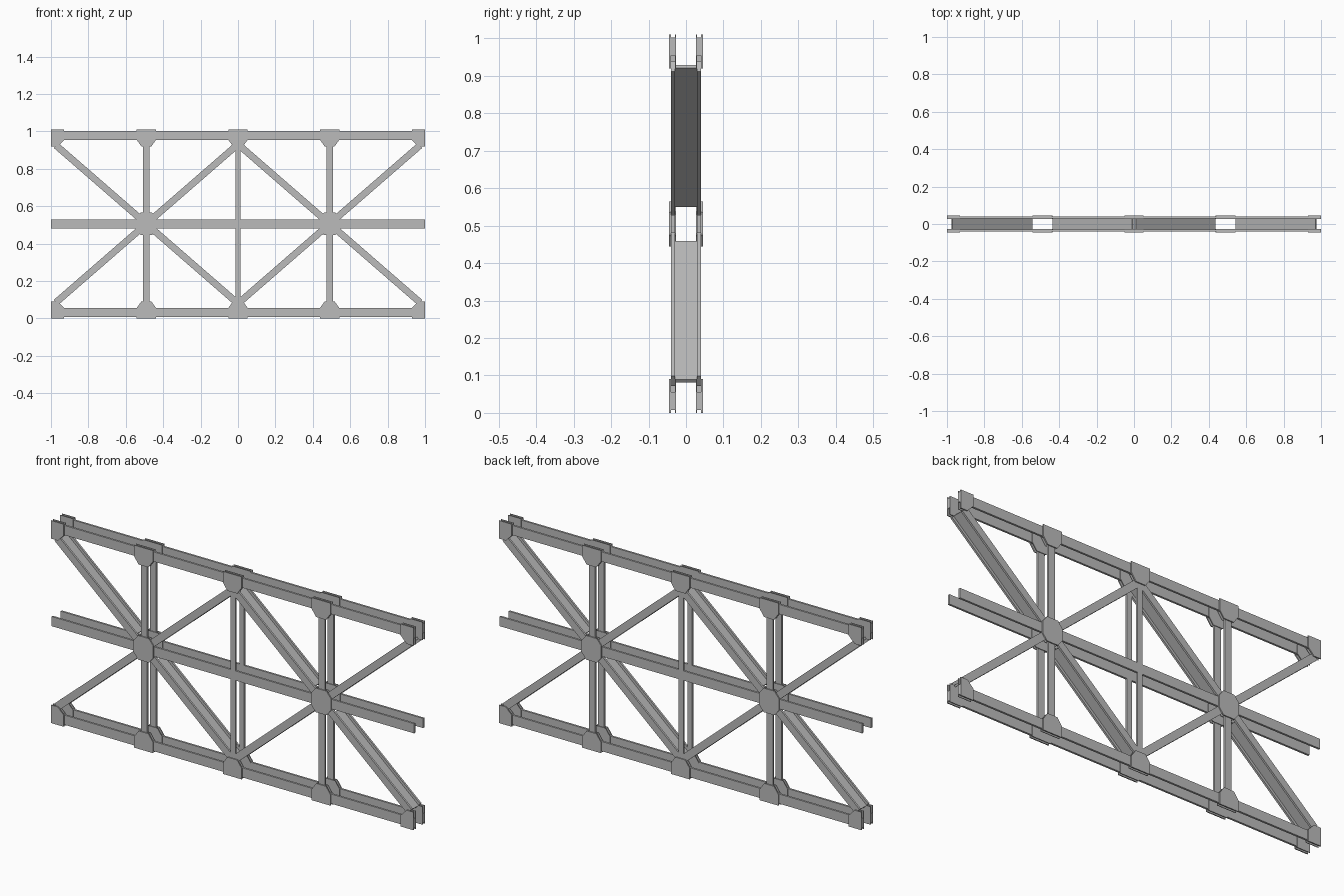
import bpy, bmesh, math
from mathutils import Vector

cube = bpy.data.objects.get("Cube")
if cube:
    bpy.data.objects.remove(cube, do_unlink=True)

steel = bpy.data.materials.new("grey_steel")
steel.use_nodes = True
steel.diffuse_color = (0.5, 0.5, 0.5, 1)
steel.node_tree.nodes["Principled BSDF"].inputs["Base Color"].default_value = (0.5, 0.5, 0.5, 1)

MID = 0.505           # height of the truss centre line
NODE = 0.49           # x of the hub nodes
BAR = (0.030, 0.040)  # depth range of one bar layer
PLATES = ((0.040, 0.0455), (0.0265, 0.030))  # gussets sandwich the bar layer
BOTH = (-1, 1)


def prism(bm, outline, y0, y1):
    """Extrude an x-z outline between two depths."""
    face = bm.faces.new([bm.verts.new((x, y0, z)) for x, z in outline])
    new = bmesh.ops.extrude_face_region(bm, geom=[face])["geom"]
    verts = [v for v in new if isinstance(v, bmesh.types.BMVert)]
    bmesh.ops.translate(bm, verts=verts, vec=(0, y1 - y0, 0))


def strip(start, end, width):
    """Outline of a straight bar between two x-z points."""
    a, b = Vector(start), Vector(end)
    d = (b - a).normalized()
    n = Vector((-d.y, d.x)) * width / 2
    return [a + n, b + n, b - n, a - n]


def layered(bm, outline, layers):
    """Repeat an outline on the front and back sides."""
    for lo, hi in layers:
        for side in BOTH:
            prism(bm, outline, side * lo, side * hi)


def finish(name, bm):
    bmesh.ops.recalc_face_normals(bm, faces=bm.faces[:])
    mesh = bpy.data.meshes.new(name)
    bm.to_mesh(mesh)
    bm.free()
    mesh.materials.append(steel)
    obj = bpy.data.objects.new(name, mesh)
    bpy.context.collection.objects.link(obj)


# Horizontal chords, each a pair of flat bars
for name, z in (("bottom_chord", 0.032), ("middle_chord", MID), ("top_chord", 0.978)):
    bm = bmesh.new()
    layered(bm, strip((-1, z), (1, z), 0.048), [BAR])
    finish(name, bm)

# Vertical posts, each a pair of bars
for name, x, width in (("right_post", -NODE, 0.034), ("centre_post", 0, 0.026),
                       ("left_post", NODE, 0.034)):
    bm = bmesh.new()
    layered(bm, strip((x, 0.05), (x, 0.96), width), [BAR])
    finish(name, bm)

# Diagonal H-section braces radiating from each hub
direction = Vector((0.755, 0.656))
for hub_name, hub_x in (("right", -NODE), ("left", NODE)):
    for sx in BOTH:
        for sz in BOTH:
            bm = bmesh.new()
            d = Vector((direction.x * sx, direction.y * sz))
            hub = Vector((hub_x, MID))
            layered(bm, strip(hub + d * 0.055, hub + d * 0.64, 0.036), [BAR])
            prism(bm, strip(hub + d * 0.075, hub + d * 0.64, 0.010), -0.030, 0.030)
            finish(f"{hub_name}_brace_{'outer' if sx * hub_x > 0 else 'inner'}"
                   f"_{'upper' if sz > 0 else 'lower'}", bm)

# Eight-sided hub plates
for name, x in (("right_hub_plates", -NODE), ("left_hub_plates", NODE)):
    bm = bmesh.new()
    corner = [(0.054, 0.03), (0.03, 0.06)]
    quarter = corner + [(-px, pz) for px, pz in reversed(corner)]
    outline = quarter + [(-px, -pz) for px, pz in quarter]
    layered(bm, [(x + px, MID + pz) for px, pz in outline], PLATES)
    finish(name, bm)

# Gusset plates along the chords; outlines are (x, distance above centre)
OUTER, SHOULDER, TIP = 0.505, 0.45, 0.415
tapered = [(-0.052, OUTER), (0.052, OUTER), (0.052, SHOULDER), (0.027, TIP),
           (-0.027, TIP), (-0.052, SHOULDER)]
corner_plate = [(1, OUTER), (0.93, OUTER), (0.93, 0.448), (0.962, TIP), (1, TIP)]
for level, sz in (("bottom", -1), ("top", 1)):
    for place, x in (("right", -NODE), ("centre", 0), ("left", NODE)):
        bm = bmesh.new()
        layered(bm, [(x + px, MID + sz * pz) for px, pz in tapered], PLATES)
        finish(f"{level}_{place}_gusset", bm)
    for place, sx in (("right", -1), ("left", 1)):
        bm = bmesh.new()
        layered(bm, [(sx * px, MID + sz * pz) for px, pz in corner_plate], PLATES)
        finish(f"{level}_{place}_corner_gusset", bm)
